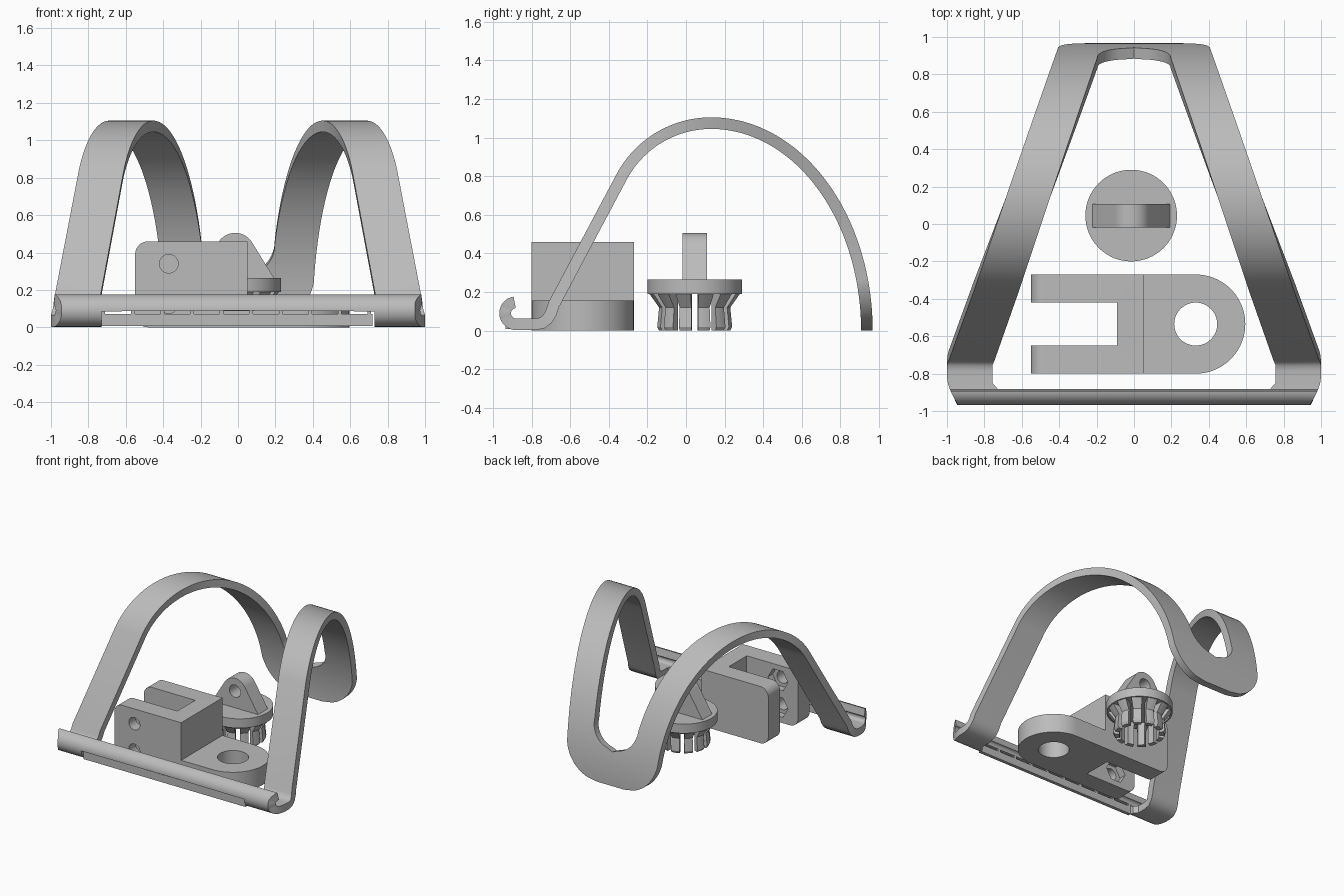
import bpy, bmesh
from math import sin, cos, pi, radians, sqrt, hypot

cube = bpy.data.objects.get("Cube")
if cube:
    bpy.data.objects.remove(cube, do_unlink=True)

grey = bpy.data.materials.new("plain grey")
grey.use_nodes = True
grey.diffuse_color = (0.5, 0.5, 0.5, 1)
grey.node_tree.nodes["Principled BSDF"].inputs["Base Color"].default_value = (0.5, 0.5, 0.5, 1)


def finish(name, bm):
    bmesh.ops.recalc_face_normals(bm, faces=bm.faces)
    mesh = bpy.data.meshes.new(name)
    bm.to_mesh(mesh)
    bm.free()
    mesh.materials.append(grey)
    ob = bpy.data.objects.new(name, mesh)
    bpy.context.collection.objects.link(ob)
    return ob


def activate(ob):
    bpy.ops.object.select_all(action='DESELECT')
    ob.select_set(True)
    bpy.context.view_layer.objects.active = ob


def smooth(ob):
    activate(ob)
    bpy.ops.object.shade_smooth_by_angle(angle=radians(32))


def prism(name, outline, axis, lo, hi):
    """Extrude a closed 2D outline along the y or z axis."""
    place = (lambda p, d: (p[0], d, p[1])) if axis == 'y' else (lambda p, d: (p[0], p[1], d))
    bm = bmesh.new()
    a = [bm.verts.new(place(p, lo)) for p in outline]
    b = [bm.verts.new(place(p, hi)) for p in outline]
    bm.faces.new(a)
    bm.faces.new(b)
    for i in range(len(a)):
        j = (i + 1) % len(a)
        bm.faces.new((a[i], a[j], b[j], b[i]))
    return finish(name, bm)


def arc(cx, cy, r, start, end, n):
    steps = [radians(start + (end - start) * i / n) for i in range(n + 1)]
    return [(cx + r * cos(t), cy + r * sin(t)) for t in steps]


def circle(cx, cy, r, n=48):
    return arc(cx, cy, r, 0, 360, n)[:-1]


def rect(x0, x1, y0, y1):
    return [(x0, y0), (x1, y0), (x1, y1), (x0, y1)]


def cut(ob, *cutters):
    for c in cutters:
        c.hide_render = True
        mod = ob.modifiers.new("cut", 'BOOLEAN')
        mod.operation = 'DIFFERENCE'
        mod.solver = 'EXACT'
        mod.object = c
        activate(ob)
        bpy.ops.object.modifier_apply(modifier=mod.name)
        bpy.data.objects.remove(c, do_unlink=True)


# Bent frame: side path of the ribbon, from the back foot over the arch to the front hook
APEX = 0.13
path = [(APEX + 0.807 * cos(t), 1.075 * sin(t)) for t in [pi / 2 * i / 110 for i in range(111)]]
path += arc(APEX, 0.55, 0.525, 93, 152, 24)
path += [(-0.685, 0.135), (-0.70, 0.09), (-0.718, 0.06), (-0.745, 0.04), (-0.78, 0.033),
         (-0.82, 0.033), (-0.85, 0.033)]
hook_from = len(path)
path += arc(-0.88, 0.09, 0.057, 270, 182, 14)
bar_from = len(path)
path += arc(-0.88, 0.09, 0.057, 181.5, 98, 14)


def half_widths(i, y, z):
    outer = min(1.0, 1 - 0.6 * (y + 0.73) / 1.66)
    inner = min(0.757, 0.755 - 0.555 * (y + 0.73) / 1.58)
    if y > 0.5 and z < 0.3:
        outer = min(outer, 0.12 + 0.29 * sqrt(max(0, 1 - ((0.3 - z) / 0.3) ** 2)))
    if y > 0.5 and z < 0.45:
        inner = 0.196 * sqrt(max(0, 1 - ((0.45 - z) / 0.18) ** 2))
    if y < -0.82:
        outer = 1 - 0.055 * min(1, (-0.82 - y) / 0.14) ** 1.6
    if i >= hook_from:
        inner = 0.73
    if i >= bar_from:
        inner = 0
    return outer, inner


bm = bmesh.new()
rows = []
for i, (y, z) in enumerate(path):
    (y0, z0), (y1, z1) = path[max(i - 1, 0)], path[min(i + 1, len(path) - 1)]
    length = hypot(y1 - y0, z1 - z0)
    ny, nz = (z1 - z0) / length * 0.03, -(y1 - y0) / length * 0.03
    if i == 0:
        ny, nz = 0.03, 0
    row = []
    for side in (1, -1):
        py, pz = y + side * ny, max(0, z + side * nz)
        # the two faces share the widths of the path, except on the hook ends
        outer, inner = half_widths(i, py if i >= hook_from else y, z)
        row += [bm.verts.new((outer, py, pz)), bm.verts.new((inner, py, pz))]
    rows.append((row, inner))
for (a, wa), (b, wb) in zip(rows, rows[1:]):
    bm.faces.new((a[0], a[1], b[1], b[0]))
    bm.faces.new((a[2], b[2], b[3], a[3]))
    bm.faces.new((a[0], b[0], b[2], a[2]))
    if wa or wb:
        bm.faces.new((a[1], a[3], b[3], b[1]))
for row, _ in (rows[0], rows[-1]):
    bm.faces.new((row[0], row[1], row[3], row[2]))
frame = finish("bent_frame", bm)
mirror = frame.modifiers.new("mirror", 'MIRROR')
mirror.merge_threshold = 0.0005
activate(frame)
bpy.ops.object.modifier_apply(modifier=mirror.name)
smooth(frame)

# Thin strip under the front bar, held by small tabs
prism("support_strip", rect(-0.73, 0.72, 0.008, 0.07), 'y', -0.935, -0.908)
for i in range(10):
    x = -0.73 + 0.158 * i
    prism("strip_tab", rect(x, x + 0.02, 0.07, 0.105), 'y', -0.935, -0.908)

# Forked mount with a screw side and a solid side
side = [(0.05, 0), (0.05, 0.46)] + arc(-0.48, 0.39, 0.07, 90, 180, 8) + arc(-0.48, 0.07, 0.07, 180, 270, 8)
fork = prism("fork_block", side, 'y', -0.80, -0.27)
cutters = [prism("slot_cutter", rect(-0.7, -0.09, -0.65, -0.42), 'z', -0.1, 0.6)]
for z in (0.34, 0.125):
    cutters.append(prism("screw_cutter", circle(-0.37, z, 0.05, 32), 'y', -0.9, -0.6))
    cutters.append(prism("nut_cutter", circle(-0.37, z, 0.09, 6), 'y', -0.71, -0.6))
cut(fork, *cutters)
smooth(fork)

# Rounded tongue with a round hole
tongue = prism("mount_tongue", [(0.05, -0.80)] + arc(0.33, -0.535, 0.265, -90, 90, 40) + [(0.05, -0.27)],
               'z', 0, 0.155)
cut(tongue, prism("tongue_cutter", circle(0.33, -0.535, 0.115), 'z', -0.1, 0.3))
smooth(tongue)

# Plug: round flange with a pierced lug on top
PX, PY = -0.015, 0.045
smooth(prism("plug_flange", circle(PX, PY, 0.245, 64), 'z', 0.19, 0.265))
lug_side = [(PX - 0.207, 0.265), (PX + 0.207, 0.265)] + arc(PX, 0.4, 0.105, 32, 148, 24)
lug = prism("plug_lug", lug_side, 'y', PY - 0.063, PY + 0.063)
cut(lug, prism("lug_cutter", circle(PX, 0.4, 0.05, 32), 'y', -0.2, 0.3))
smooth(lug)

# Ring of flexible fingers below the flange
section = [(0.15, 0), (0.185, 0), (0.195, 0.02), (0.185, 0.12), (0.235, 0.19), (0.15, 0.19)]
for k in range(12):
    bm = bmesh.new()
    loops = []
    for j in range(5):
        t = radians(30 * k + 15 + (j - 2) * 4.9)
        loops.append([bm.verts.new((PX + r * cos(t), PY + r * sin(t), z)) for r, z in section])
    for a, b in zip(loops, loops[1:]):
        for i in range(len(a)):
            j = (i + 1) % len(a)
            bm.faces.new((a[i], a[j], b[j], b[i]))
    bm.faces.new(loops[0])
    bm.faces.new(loops[-1])
    smooth(finish("plug_finger", bm))
